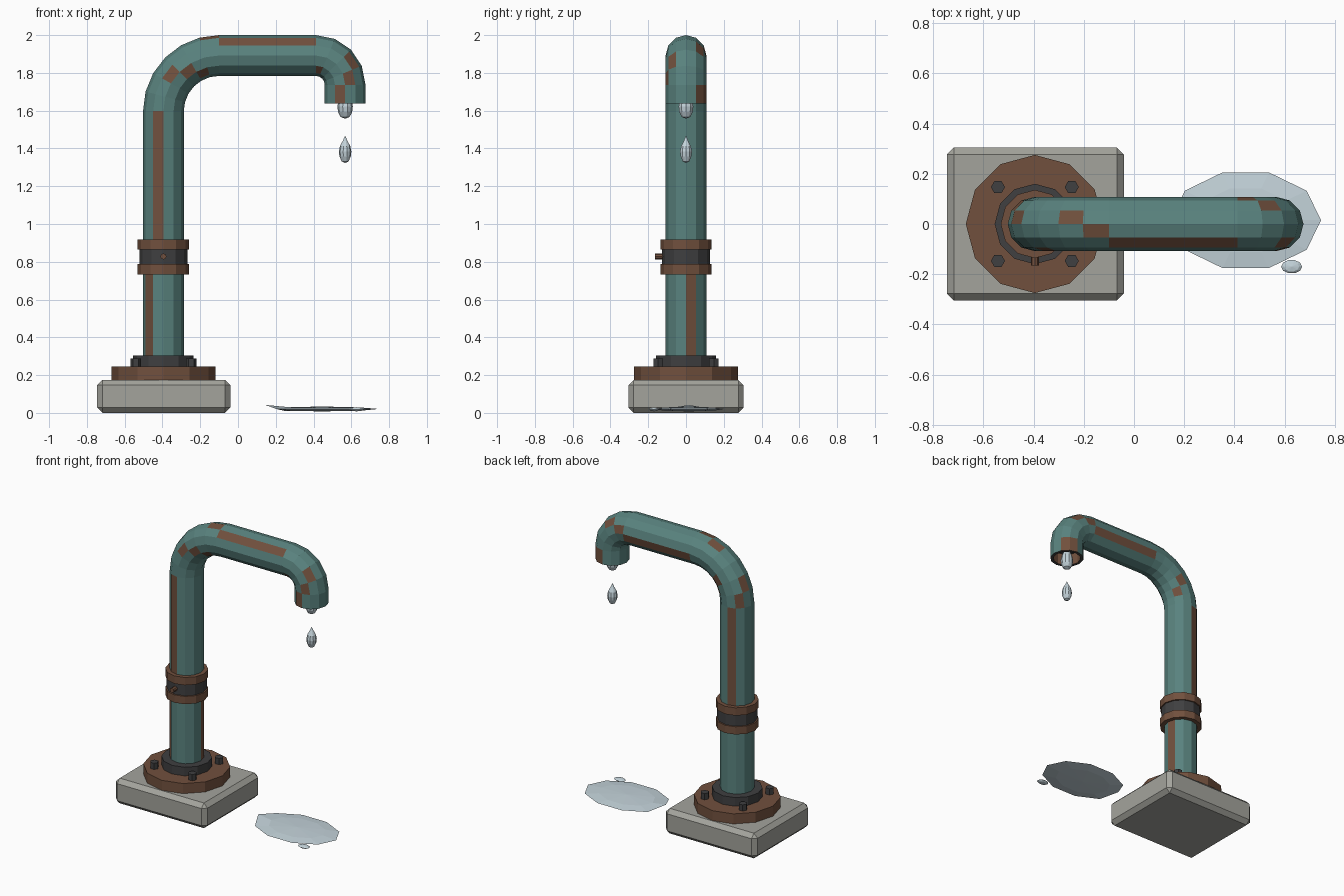
import bpy, bmesh, math
from mathutils import Vector, Matrix

if "Cube" in bpy.data.objects:
    bpy.data.objects.remove(bpy.data.objects["Cube"], do_unlink=True)


def material(name, r, g, b):
    m = bpy.data.materials.new(name)
    m.use_nodes = True
    m.diffuse_color = (r, g, b, 1)
    node = next(n for n in m.node_tree.nodes if n.type == 'BSDF_PRINCIPLED')
    node.inputs["Base Color"].default_value = (r, g, b, 1)
    return m


TEAL = material("teal paint", 0.10, 0.225, 0.21)
RUST = material("rust", 0.165, 0.08, 0.047)
IRON = material("dark iron", 0.05, 0.05, 0.052)
STONE = material("concrete", 0.37, 0.37, 0.335)
WATER = material("water", 0.55, 0.65, 0.70)

COLUMN_X = -0.395
SPOUT_X = 0.567
SIDES = 12


def finish(name, bm, *mats):
    bmesh.ops.recalc_face_normals(bm, faces=bm.faces)
    mesh = bpy.data.meshes.new(name)
    bm.to_mesh(mesh)
    bm.free()
    for m in mats:
        mesh.materials.append(m)
    obj = bpy.data.objects.new(name, mesh)
    bpy.context.collection.objects.link(obj)
    return obj


def lathe(name, profile, centre, mat, sides=SIDES, scale=(1, 1), axis='Z'):
    """Spin (radius, height) points around an upright axis, closing both ends."""
    bm = bmesh.new()
    rings = []
    for r, z in profile:
        if r == 0:
            rings.append([bm.verts.new((0, 0, z))] * sides)
        else:
            rings.append([bm.verts.new((r * scale[0] * math.cos(math.tau * i / sides),
                                        r * scale[1] * math.sin(math.tau * i / sides), z))
                          for i in range(sides)])
    for low, high in zip(rings, rings[1:]):
        for i in range(sides):
            j = (i + 1) % sides
            bm.faces.new(dict.fromkeys((low[i], low[j], high[j], high[i])))
    for ring, (r, z) in ((rings[0], profile[0]), (rings[-1], profile[-1])):
        if r > 0:
            bm.faces.new(ring)
    if axis == 'Y':
        bm.transform(Matrix.Rotation(math.pi / 2, 4, 'X'))
    bm.transform(Matrix.Translation(centre))
    return finish(name, bm, mat)


def disc(name, radius, z0, z1, mat, x=COLUMN_X, y=0, sides=SIDES):
    return lathe(name, [(radius, z0), (radius, z1)], (x, y, 0), mat, sides)


# Chamfered concrete base
bm = bmesh.new()
bmesh.ops.create_cube(bm, size=1)
bm.transform(Matrix.Translation((-0.393, 0, 0.0875)) @ Matrix.Diagonal((0.705, 0.61, 0.175, 1)))
bmesh.ops.bevel(bm, geom=bm.edges[:], offset=0.028, segments=1, affect='EDGES')
finish("concrete_base", bm, STONE)

# Flange, collar and bolts
disc("flange", 0.275, 0.17, 0.245, RUST)
disc("flange_collar", 0.16, 0.24, 0.305, IRON)
for sx in (-1, 1):
    for sy in (-1, 1):
        bolt = disc("flange_bolt", 0.028, 0.24, 0.288, IRON,
                    COLUMN_X + sx * 0.147, sy * 0.147, 6)

# Coupling halfway up the column
disc("coupling_band", 0.127, 0.78, 0.87, IRON)
disc("coupling_lower_ring", 0.136, 0.733, 0.787, RUST)
disc("coupling_upper_ring", 0.136, 0.865, 0.919, RUST)
lathe("coupling_screw", [(0.016, 0.1), (0.016, 0.165)], (COLUMN_X, 0, 0.828), RUST, 8, axis='Y')


# Bent pipe: each station is (centre, outward direction)
def bend(cx, cz, radius, start, end, steps):
    out = []
    for i in range(steps + 1):
        a = math.radians(start + (end - start) * i / steps)
        n = Vector((math.cos(a), 0, math.sin(a)))
        out.append((Vector((cx, 0, cz)) + n * radius, n))
    return out


PIPE_R = 0.108
WEST, EAST = Vector((-1, 0, 0)), Vector((1, 0, 0))
stations = [(Vector((COLUMN_X, 0, 0.25)), WEST), (Vector((COLUMN_X, 0, 0.83)), WEST)]
stations += bend(-0.1, 1.597, 0.295, 180, 90, 6)
stations += bend(0.412, 1.737, 0.155, 90, 0, 4)
stations.append((Vector((SPOUT_X, 0, 1.638)), EAST))

# Rusted facets: span along the pipe -> facets, counted from outside round the front
rusty = {0: (1, 6), 1: (2, 9), 2: (10,), 3: (11, 7), 4: (2, 8), 5: (3,), 6: (4, 11), 7: (0,),
         8: (1, 8), 9: (4, 9), 10: (10,), 11: (1,), 12: (2,), 13: (3, 9, 10)}


def ring(bm, centre, n, radius):
    return [bm.verts.new(centre + radius * (n * math.cos(math.tau * j / SIDES)
                                            - Vector((0, 1, 0)) * math.sin(math.tau * j / SIDES)))
            for j in range(SIDES)]


def bridge(bm, a, b, chosen, mat, other=0):
    for j in range(SIDES):
        k = (j + 1) % SIDES
        f = bm.faces.new((a[j], a[k], b[k], b[j]))
        f.material_index = mat if j in chosen else other


bm = bmesh.new()
rings = [ring(bm, c, n, PIPE_R) for c, n in stations]
bm.faces.new(rings[0])
for s, (a, b) in enumerate(zip(rings, rings[1:])):
    bridge(bm, a, b, rusty.get(s, ()), 1)

# Hollow spout mouth
mouth = stations[-1][0]
lip = ring(bm, mouth, EAST, 0.088)
inner = ring(bm, mouth + Vector((0, 0, 0.08)), EAST, 0.088)
bridge(bm, rings[-1], lip, (), 2, 2)
bridge(bm, lip, inner, (), 1, 1)
bm.faces.new(inner).material_index = 2
finish("bent_pipe", bm, TEAL, RUST, IRON)

# Hanging drop and falling drop
lathe("hanging_drop", [(0, -0.055), (0.024, -0.045), (0.037, -0.02), (0.041, 0.01),
                       (0.034, 0.045), (0.018, 0.08), (0, 0.11)],
      (SPOUT_X, 0, 1.612), WATER, 10)
lathe("falling_drop", [(0, -0.06), (0.018, -0.052), (0.03, -0.025), (0.033, 0),
                       (0.027, 0.03), (0.012, 0.058), (0, 0.085)],
      (SPOUT_X, 0, 1.383), WATER, 10)

# Shallow puddle with one raised rim corner, and a stray droplet
puddle = lathe("puddle", [(0, 0.008), (0.2, 0.011), (0.3, 0.021), (0.2, 0.029), (0, 0.034)],
               (0.445, 0.015, 0), WATER, 10, (1, 0.667))
min(puddle.data.vertices, key=lambda v: v.co.x - 0.1 * v.co.y).co.z = 0.042
lathe("stray_droplet", [(0, 0.008), (0.03, 0.012), (0.042, 0.019), (0.03, 0.026), (0, 0.03)],
      (0.628, -0.17, 0), WATER, 10, (1, 0.65))
